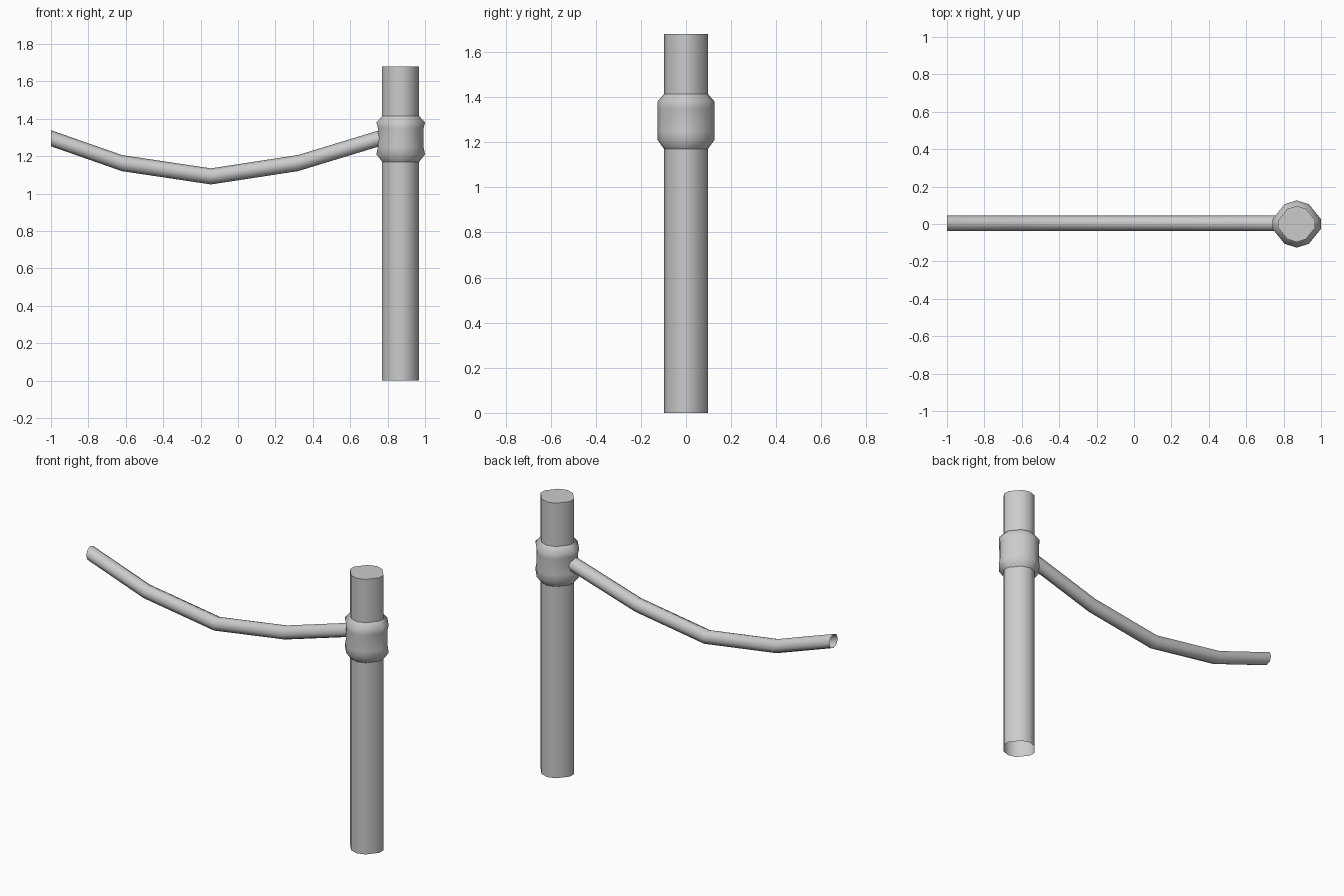
import bpy, math

if "Cube" in bpy.data.objects:
    bpy.data.objects.remove(bpy.data.objects["Cube"])

PX = 0.87  # post centre


def loft(name, rings, cap_end=False):
    """Skin a list of equally sized closed rings."""
    n = len(rings[0])
    verts = [p for r in rings for p in r]
    faces = []
    for k in range(len(rings) - 1):
        for i in range(n):
            j = (i + 1) % n
            faces.append((k * n + i, k * n + j, (k + 1) * n + j, (k + 1) * n + i))
    if cap_end:
        faces.append(tuple((len(rings) - 1) * n + i for i in range(n)))
    me = bpy.data.meshes.new(name)
    me.from_pydata(verts, [], faces)
    ob = bpy.data.objects.new(name, me)
    bpy.context.collection.objects.link(ob)
    bpy.ops.object.select_all(action='DESELECT')
    ob.select_set(True)
    bpy.context.view_layer.objects.active = ob
    bpy.ops.object.shade_smooth_by_angle(angle=math.radians(50))
    return ob


# Softened-diamond section shared by post and collar (quarter, then mirrored)
quarter = [(1.0, 0.2), (0.5, 0.82), (0.0, 0.98)]
half = quarter + [(-x, y) for x, y in quarter[-2::-1]]
section = half + [(-x, -y) for x, y in half]


def ring(z, r, rx=None):
    rx = rx or r
    return [(PX + x * rx, y * r, z) for x, y in section]


# Post: open underneath, flat cap on top
loft("post", [ring(0, 0.099), ring(1.68, 0.099)], cap_end=True)

# Rope collar, slightly pinched at the sides
collar = [(1.17, 0.099, 0.099), (1.21, 0.129, 0.13), (1.25, 0.129, 0.122),
          (1.35, 0.129, 0.122), (1.38, 0.129, 0.13), (1.415, 0.099, 0.099)]
loft("rope_collar", [ring(*c) for c in collar])

# Sagging rope: upright eight-sided sections, open ends
path = [(-1.0, 1.296), (-0.62, 1.163), (-0.145, 1.092), (0.32, 1.163), (0.78, 1.303)]
loft("rope", [[(x, 0.004 - 0.041 * math.cos(i * math.pi / 4),
                z + 0.043 * math.sin(i * math.pi / 4)) for i in range(8)]
              for x, z in path])
